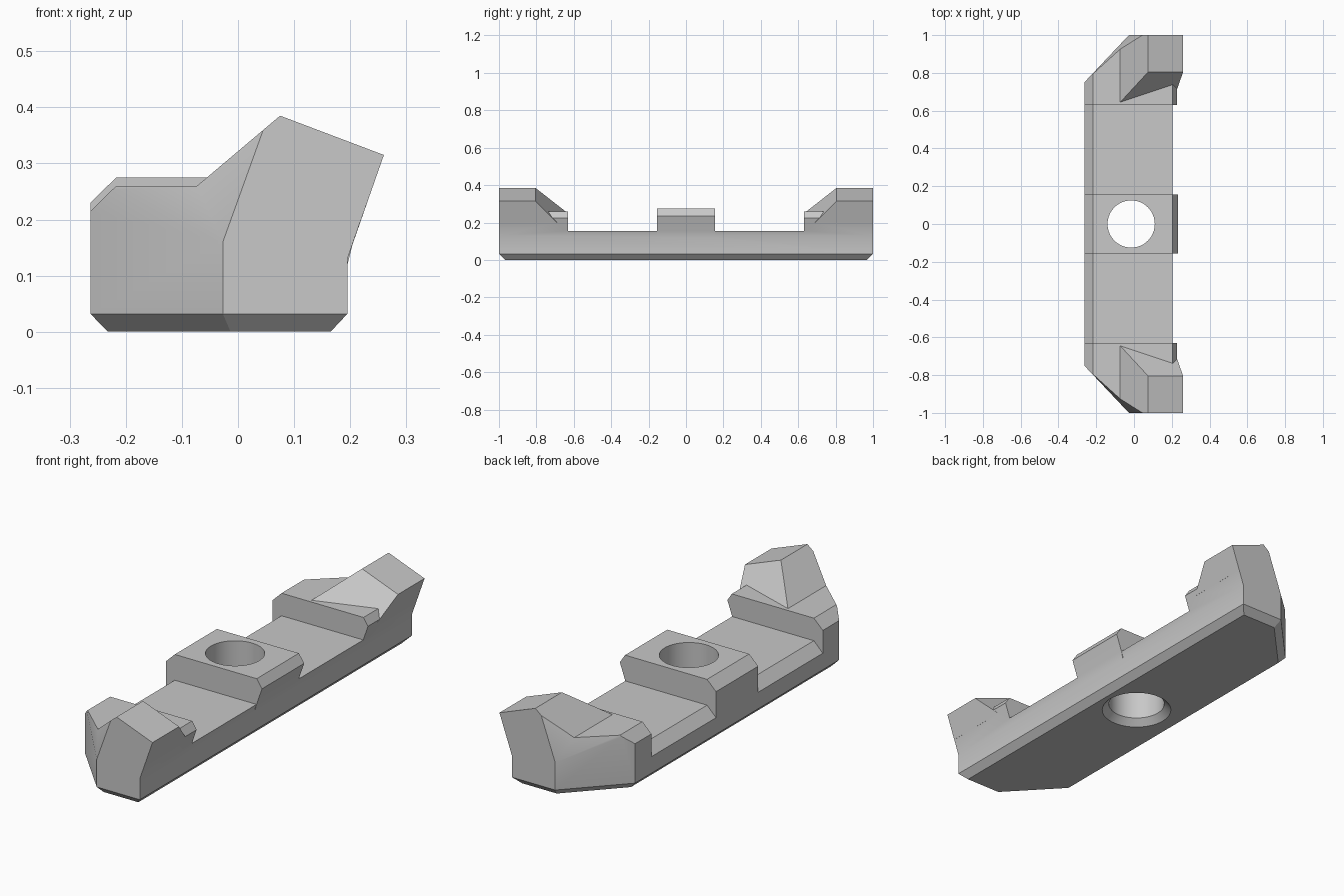
import bpy, bmesh, math
from mathutils import Vector

cube = bpy.data.objects.get("Cube")
if cube:
    bpy.data.objects.remove(cube, do_unlink=True)

grey = bpy.data.materials.new("plain_grey")
grey.use_nodes = True
grey.diffuse_color = (0.58, 0.58, 0.58, 1)
grey.node_tree.nodes["Principled BSDF"].inputs["Base Color"].default_value = grey.diffuse_color


def prism(profile, y0, y1):
    """Extrude an xz outline along y."""
    bm = bmesh.new()
    face = bm.faces.new([bm.verts.new((x, y0, z)) for x, z in profile])
    out = bmesh.ops.extrude_face_region(bm, geom=[face])["geom"]
    for v in out:
        if isinstance(v, bmesh.types.BMVert):
            v.co.y = y1
    bmesh.ops.recalc_face_normals(bm, faces=bm.faces)
    return bm


def slice_off(bm, co, normal):
    """Remove everything on the normal side of a plane and cap the cut."""
    bmesh.ops.bisect_plane(bm, geom=bm.verts[:] + bm.edges[:] + bm.faces[:],
                           dist=1e-5, plane_co=Vector(co),
                           plane_no=Vector(normal).normalized(), clear_outer=True)
    rim = [e for e in bm.edges if e.is_boundary]
    bmesh.ops.holes_fill(bm, edges=rim, sides=0)
    bmesh.ops.recalc_face_normals(bm, faces=bm.faces)


def make(name, bm):
    mesh = bpy.data.meshes.new(name)
    bm.to_mesh(mesh)
    bm.free()
    mesh.materials.append(grey)
    obj = bpy.data.objects.new(name, mesh)
    bpy.context.collection.objects.link(obj)
    return obj


def combine(target, tool, operation):
    mod = target.modifiers.new(tool.name, 'BOOLEAN')
    mod.operation, mod.solver, mod.object = operation, 'EXACT', tool
    tool.hide_render = True
    helpers.append(tool)


def bake(obj, tidy=None):
    """Apply the modifiers, optionally editing the result, and drop helpers."""
    bpy.context.view_layer.update()
    ev = obj.evaluated_get(bpy.context.evaluated_depsgraph_get())
    bm = bmesh.new()
    bm.from_mesh(ev.to_mesh())
    ev.to_mesh_clear()
    if tidy:
        tidy(bm)
    obj.modifiers.clear()
    bm.to_mesh(obj.data)
    bm.free()
    for h in helpers:
        bpy.data.objects.remove(h, do_unlink=True)
    helpers.clear()


helpers = []

# Long body with bevelled lower and upper edges
body = make("clamp_bar", prism([(-.232, 0), (.165, 0), (.195, .032), (.195, .13),
                                (.228, .225), (.205, .26), (-.217, .26),
                                (-.263, .215), (-.263, .032)], -1, 1))

# Two recesses, each with a sloping left edge
for s in (-1, 1):
    recess = make("recess_cutter", prism([(-.217, .155), (.5, .155), (.5, .6),
                                          (-.363, .6), (-.363, .009)], s * .155, s * .63))
    combine(body, recess, 'DIFFERENCE')

# Raised middle pad
pad = make("middle_pad", prism([(-.263, .1), (.19, .1), (.204, .155), (.232, .235),
                                (.205, .275), (-.217, .275), (-.263, .23)], -.155, .155))
combine(body, pad, 'UNION')

# Leaning horn at each end, sloping down toward the middle
for s in (-1, 1):
    bm = prism([(-.073, .26), (0, .22), (.2196, .2), (.26, .315), (.075, .385)], s * .5, s)
    slice_off(bm, (-.073, s * .645, .26), (.334, -s, .884))
    combine(body, make("end_horn", bm), 'UNION')


def trim_ends(bm):
    bmesh.ops.remove_doubles(bm, verts=bm.verts, dist=1e-4)
    for s in (-1, 1):
        # Oblique corner, leaning upper facet, then the bottom bevels
        slice_off(bm, (-.027, s, .16), (-1.06, s, 0))
        slice_off(bm, (-.027, s, .16), (-.905, s, .326))
        slice_off(bm, (0, s, .032), (0, s, -1))
        slice_off(bm, (-.027, s, .032), (-.728, s * .687, -1))
    bmesh.ops.dissolve_limit(bm, angle_limit=math.radians(1),
                             verts=bm.verts, edges=bm.edges)


bake(body, trim_ends)

# Countersunk bolt hole through the middle
bm = bmesh.new()
sides = 48
rings = [[bm.verts.new((-.015 + r * math.cos(a), r * math.sin(a), z))
          for a in (math.tau * i / sides for i in range(sides))]
         for r, z in ((.185, -.03), (.125, .03), (.125, .4))]
for low, high in zip(rings, rings[1:]):
    for i in range(sides):
        j = (i + 1) % sides
        bm.faces.new((low[i], low[j], high[j], high[i]))
bm.faces.new(rings[0])
bm.faces.new(rings[-1])
bmesh.ops.recalc_face_normals(bm, faces=bm.faces)
combine(body, make("bolt_hole_cutter", bm), 'DIFFERENCE')
bake(body)

bpy.ops.object.select_all(action='DESELECT')
body.select_set(True)
bpy.context.view_layer.objects.active = body
bpy.ops.object.shade_smooth_by_angle(angle=math.radians(30))
